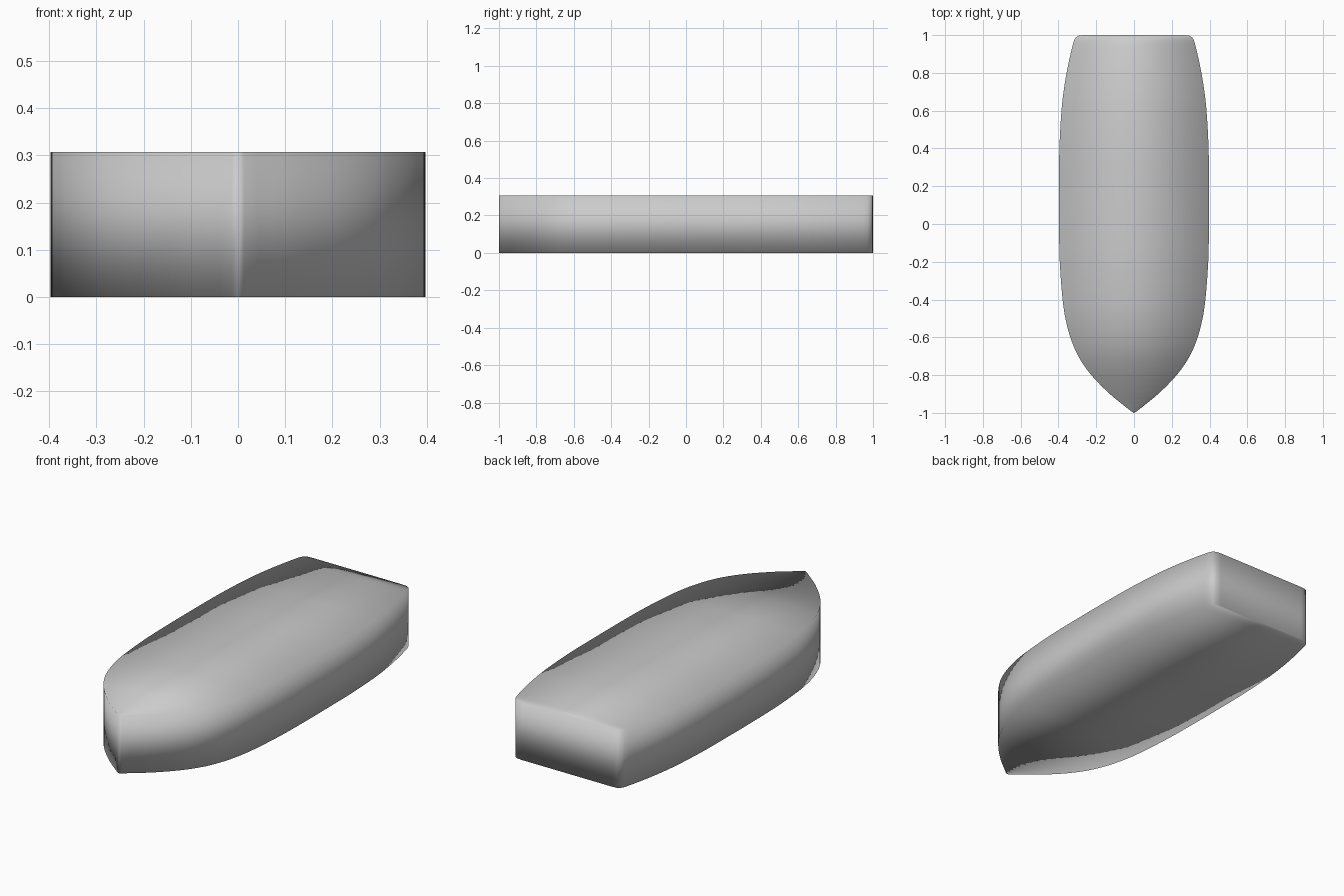
import bpy, bmesh

if "Cube" in bpy.data.objects:
    bpy.data.objects.remove(bpy.data.objects["Cube"])

HEIGHT = 0.307
# Half-width of the hull outline at stations from bow to stern: (y, half width)
STATIONS = [(-1.0, 0.0), (-0.993, 0.013), (-0.97, 0.042), (-0.9, 0.128), (-0.8, 0.226),
            (-0.7, 0.295), (-0.6, 0.337), (-0.5, 0.363), (-0.4, 0.378), (-0.2, 0.393),
            (0.0, 0.397), (0.2, 0.397), (0.4, 0.395), (0.6, 0.384), (0.7, 0.373),
            (0.8, 0.357), (0.9, 0.336), (0.97, 0.318), (0.987, 0.309),
            (0.997, 0.293), (1.0, 0.265)]


def refine(pts, n=3):
    # Catmull-Rom widths between stations for a smoother outline
    out = []
    for i in range(len(pts) - 1):
        (y0, w0), (y1, w1) = pts[i], pts[i + 1]
        d = y1 - y0
        def slope(k):
            a, b = pts[max(k - 1, 0)], pts[min(k + 1, len(pts) - 1)]
            return (b[1] - a[1]) / (b[0] - a[0])
        steps = n if d > 0.05 else 1
        for j in range(steps):
            t = j / steps
            w = ((2*t**3 - 3*t**2 + 1) * w0 + (t**3 - 2*t**2 + t) * d * slope(i)
                 + (3*t**2 - 2*t**3) * w1 + (t**3 - t**2) * d * slope(i + 1))
            out.append((y0 + d * t, w))
    return out + [pts[-1]]


# Hull: cross strips from port to starboard, extruded straight up
bm = bmesh.new()
prof = refine(STATIONS)
bow = bm.verts.new((0, prof[0][0], 0))
rows = [(bm.verts.new((-w, y, 0)), bm.verts.new((w, y, 0))) for y, w in prof[1:]]
bm.faces.new((bow, rows[0][1], rows[0][0]))
for (l0, r0), (l1, r1) in zip(rows, rows[1:]):
    bm.faces.new((l0, r0, r1, l1))
ext = bmesh.ops.extrude_face_region(bm, geom=bm.faces[:], use_keep_orig=True)
top = [g for g in ext["geom"] if isinstance(g, bmesh.types.BMVert)]
bmesh.ops.translate(bm, verts=top, vec=(0, 0, HEIGHT))
bmesh.ops.recalc_face_normals(bm, faces=bm.faces[:])
for f in bm.faces:
    f.smooth = True

mesh = bpy.data.meshes.new("boat_hull")
bm.to_mesh(mesh)
bm.free()
hull = bpy.data.objects.new("boat_hull", mesh)
bpy.context.collection.objects.link(hull)
